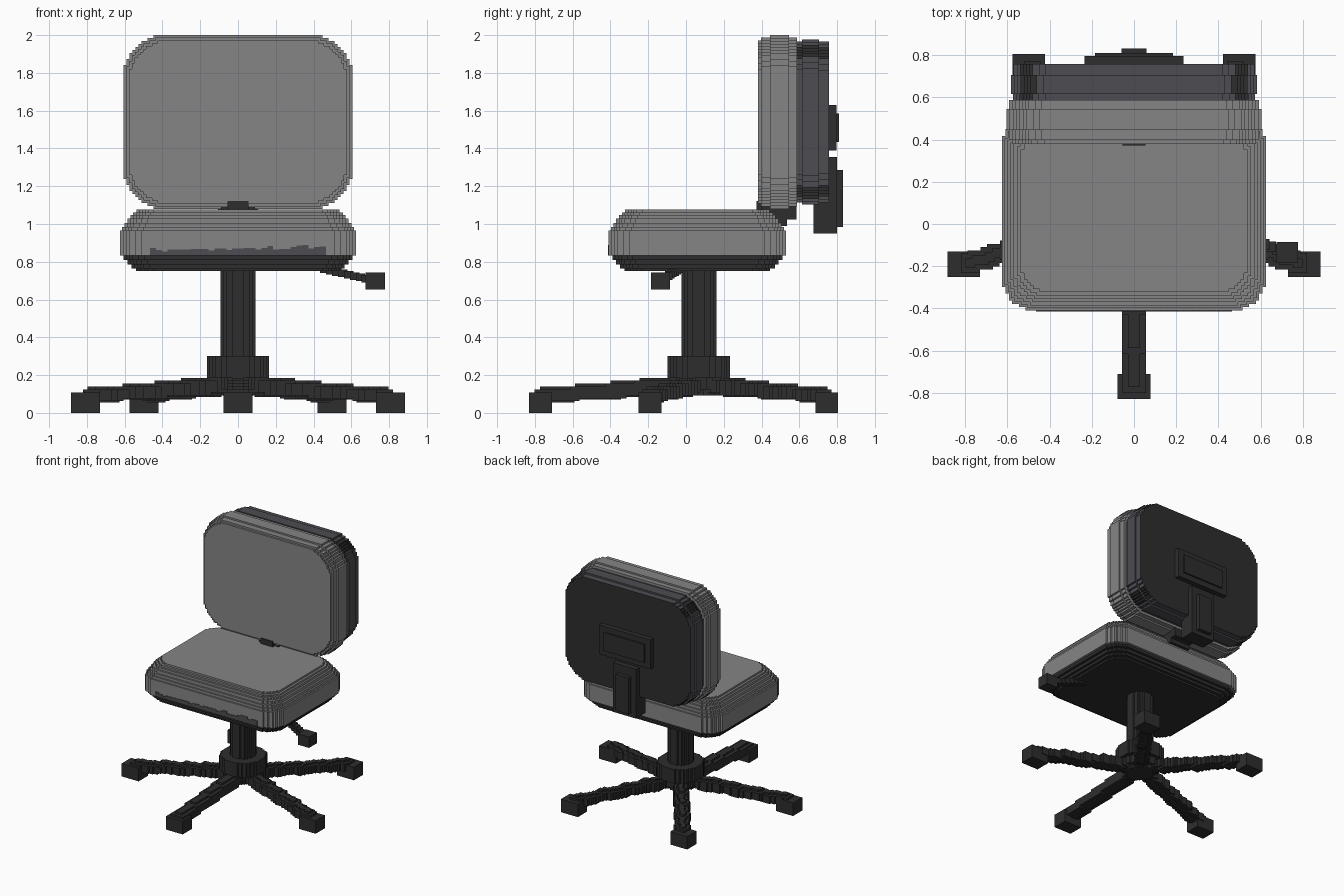
import bpy, bmesh, math, random
from mathutils import Vector

cube = bpy.data.objects.get("Cube")
if cube:
    bpy.data.objects.remove(cube, do_unlink=True)

V = 0.0155          # step size of the blocky surface
random.seed(4)


def material(name, rgb):
    m = bpy.data.materials.new(name)
    m.use_nodes = True
    m.diffuse_color = (*rgb, 1)
    m.node_tree.nodes["Principled BSDF"].inputs["Base Color"].default_value = (*rgb, 1)
    return m


GREY = material("grey fabric", (0.235, 0.235, 0.235))
CHARCOAL = material("charcoal shell", (0.075, 0.073, 0.085))
BLACK = material("black plastic", (0.027, 0.027, 0.027))


def finish(name, bm, mats):
    bmesh.ops.recalc_face_normals(bm, faces=bm.faces)
    me = bpy.data.meshes.new(name)
    bm.to_mesh(me)
    bm.free()
    for m in mats:
        me.materials.append(m)
    ob = bpy.data.objects.new(name, me)
    bpy.context.collection.objects.link(ob)
    return ob


def stepped_outline(hx, hy, r):
    """Rectangle whose rounded corners are cut into small square steps."""
    quarter = []
    n = max(1, round(r / V))
    s = r / n
    for j in range(n):
        x = round(math.sqrt(r * r - ((j + 0.5) * s) ** 2) / s) * s
        for y in (j * s, (j + 1) * s):
            p = (hx - r + x, hy - r + y)
            if not quarter or quarter[-1] != p:
                quarter.append(p)
    pts = []
    for sx, sy in ((1, 1), (-1, 1), (-1, -1), (1, -1)):
        q = quarter if sx * sy > 0 else quarter[::-1]
        pts += [(x * sx, y * sy) for x, y in q]
    return pts


def prism(bm, pts, lo, hi, axis, centre, mat=0):
    """Extrude a 2D outline along z (flat slab) or y (upright slab)."""
    def place(u, v, w):
        if axis == "z":
            return Vector((u + centre[0], v + centre[1], w))
        return Vector((u + centre[0], w, v + centre[1]))
    a = [bm.verts.new(place(u, v, lo)) for u, v in pts]
    b = [bm.verts.new(place(u, v, hi)) for u, v in pts]
    faces = [bm.faces.new(a), bm.faces.new(b[::-1])]
    for i in range(len(pts)):
        k = (i + 1) % len(pts)
        faces.append(bm.faces.new((a[i], b[i], b[k], a[k])))
    for f in faces:
        f.material_index = mat


def layered(name, layers, half, r, axis, centre, mats):
    """Stack of stepped slabs: (low, high, inset, material index)."""
    bm = bmesh.new()
    for lo, hi, inset, mat in layers:
        pts = stepped_outline(half[0] - inset, half[1] - inset, r - inset * 0.3)
        prism(bm, pts, lo, hi, axis, centre, mat)
    return finish(name, bm, mats)


def add_box(bm, x0, x1, y0, y1, z0, z1):
    pts = [(x0, y0), (x1, y0), (x1, y1), (x0, y1)]
    prism(bm, pts, z0, z1, "z", (0, 0))


def boxes(name, dims, mat):
    bm = bmesh.new()
    for d in dims:
        add_box(bm, *d)
    return finish(name, bm, [mat])


# Seat: black pan below, grey cushion above
layered("seat", [
    (0.75, 0.765, 0.085, 1), (0.765, 0.785, 0.06, 1), (0.785, 0.81, 0.04, 1),
    (0.81, 0.832, 0.02, 1), (0.832, 0.965, 0.0, 0), (0.965, 0.985, 0.012, 0),
    (0.985, 1.005, 0.025, 0), (1.005, 1.03, 0.04, 0), (1.03, 1.048, 0.055, 0),
    (1.048, 1.062, 0.07, 0), (1.062, 1.077, 0.088, 0)],
    (0.625, 0.47), 0.16, "z", (0, 0.06), [GREY, BLACK])

# Ragged charcoal band along the front of the cushion
bm = bmesh.new()
band = [(-0.465, 0.834), (0.465, 0.834)]
steps = 30
for i in range(steps, 0, -1):
    h = 0.862 + 0.018 * i / steps + random.choice((-V, 0, 0, V)) * 0.6
    band += [(-0.465 + 0.93 * i / steps, h), (-0.465 + 0.93 * (i - 1) / steps, h)]
prism(bm, band, -0.414, -0.408, "y", (0, 0))
finish("seat_front_band", bm, [CHARCOAL])

# Backrest cushion and its rear shell
layered("backrest_cushion", [
    (0.38, 0.397, 0.028, 0), (0.397, 0.445, 0.013, 0),
    (0.445, 0.545, 0.0, 0), (0.545, 0.587, 0.013, 0)],
    (0.605, 0.46), 0.22, "y", (0, 1.54), [GREY])

shell = layered("backrest_shell", [
    (0.585, 0.615, 0.033, 0), (0.615, 0.705, 0.022, 0), (0.705, 0.757, 0.035, 0)],
    (0.605, 0.46), 0.22, "y", (0, 1.54), [CHARCOAL, BLACK])
for f in shell.data.polygons:
    c = f.center
    worn_corner = 0.47 < abs(c.x) < 0.54 and c.y < 0.74 and abs(f.normal.y) < 0.5
    if worn_corner or (f.normal.y > 0.5 and c.y > 0.75):
        f.material_index = 1

# Plate and bracket on the back, and the arm between seat and backrest
boxes("back_plate", [(-0.235, 0.235, 0.75, 0.797, 1.39, 1.63),
                     (-0.185, 0.185, 0.75, 0.81, 1.435, 1.585)], BLACK)
boxes("back_bracket", [(-0.105, 0.105, 0.675, 0.80, 0.95, 1.355),
                       (-0.06, 0.06, 0.75, 0.832, 0.985, 1.285)], BLACK)
boxes("back_arm", [(-0.09, 0.09, 0.40, 0.585, 1.025, 1.10),
                   (-0.055, 0.055, 0.373, 0.42, 1.05, 1.122),
                   (-0.09, 0.09, 0.40, 0.535, 0.99, 1.03)], BLACK)

# Column and hub
C = (0, 0.068)
layered("column", [(0.28, 0.76, 0, 0)], (0.093, 0.093), 0.09, "z", C, [BLACK])
layered("hub", [(0.093, 0.125, 0.055, 0), (0.125, 0.185, 0.03, 0), (0.185, 0.30, 0, 0)],
        (0.165, 0.165), 0.15, "z", C, [BLACK])

# Five legs made of small stepped blocks, each with a block foot
for i in range(5):
    a = -math.pi / 2 + i * math.tau / 5
    dx, dy = math.cos(a), math.sin(a)
    w = 0.057 / (abs(dx) + abs(dy))
    bm = bmesh.new()
    for k in range(24):
        d = 0.10 + k * 0.031
        t = k / 23
        x = round((C[0] + dx * d) / V) * V
        y = round((C[1] + dy * d) / V) * V
        top = round((0.195 - 0.062 * t) / V) * V
        low = round((0.105 - 0.045 * t) / V) * V
        add_box(bm, x - w, x + w, y - w, y + w, low, top - V)
        add_box(bm, x - w * 0.5, x + w * 0.5, y - w * 0.5, y + w * 0.5, low - V / 2, top)
    finish(f"leg_{i + 1}", bm, [BLACK])
    fx, fy = C[0] + dx * 0.848, C[1] + dy * 0.838
    boxes(f"foot_{i + 1}", [(fx - 0.077, fx + 0.077, fy - 0.06, fy + 0.06, 0, 0.107)], BLACK)

# Height lever under the left side of the seat
stem = []
for k in range(8):
    t = k / 7
    x, y, z = 0.46 + 0.22 * t, -0.04 - 0.08 * t, 0.76 - 0.05 * t
    stem.append((x - 0.025, x + 0.025, y - 0.025, y + 0.025, z - 0.02, z + 0.02))
boxes("lever_stem", stem, BLACK)
boxes("lever_handle", [(0.675, 0.777, -0.185, -0.085, 0.653, 0.742)], BLACK)
